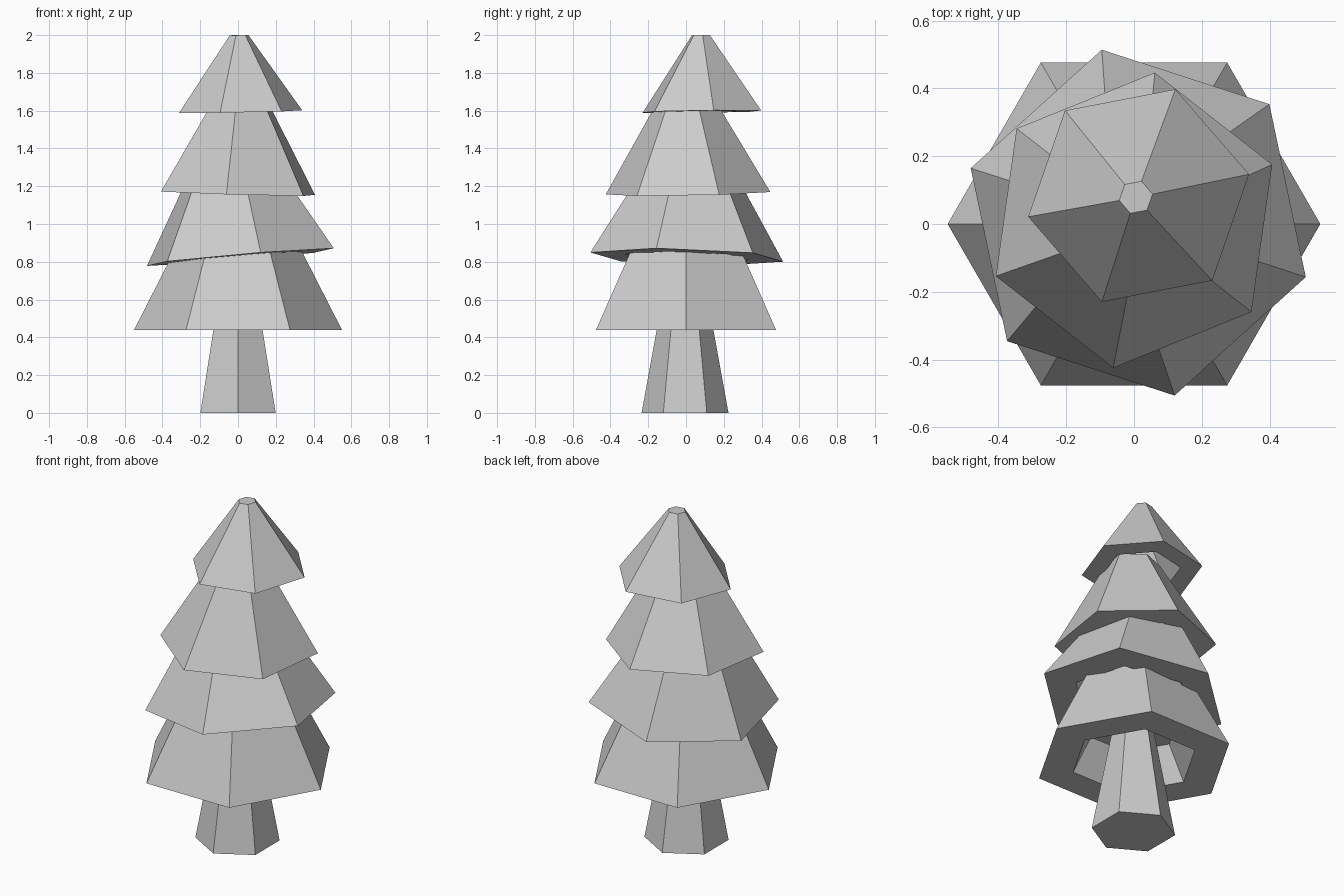
import bpy, bmesh
from math import radians, cos, sin
from mathutils import Vector

if "Cube" in bpy.data.objects:
    bpy.data.objects.remove(bpy.data.objects["Cube"])


def hex_shell(name, rings, center, angle=0.0, tilt=(0.0, 0.0)):
    """Closed six-sided body skinned through (radius, height) rings, then leaned.
    tilt is the rise of the base plane along x and y."""
    bm = bmesh.new()
    loops = []
    for r, z in rings:
        loops.append([bm.verts.new((r * cos(radians(angle + 60 * i)),
                                    r * sin(radians(angle + 60 * i)), z))
                      for i in range(6)])
    for a, b in zip(loops, loops[1:]):
        for i in range(6):
            j = (i + 1) % 6
            bm.faces.new((a[i], a[j], b[j], b[i]))
    bm.faces.new(loops[0])
    bm.faces.new(loops[-1])
    bmesh.ops.recalc_face_normals(bm, faces=bm.faces)
    mesh = bpy.data.meshes.new(name)
    bm.to_mesh(mesh)
    bm.free()
    ob = bpy.data.objects.new(name, mesh)
    ob.location = center
    up = Vector((-tilt[0], -tilt[1], 1)).normalized()
    ob.rotation_euler = Vector((0, 0, 1)).rotation_difference(up).to_euler()
    bpy.context.collection.objects.link(ob)
    return ob


def branch_tier(name, radius, height, slope, center, angle, tilt, cavity=0.2):
    """Tapered skirt with a flat rim underneath and a recessed hollow."""
    rim = radius * 0.64
    rings = [(rim - cavity * slope, cavity), (rim, 0), (radius, 0),
             (radius - height * slope, height)]
    return hex_shell(name, rings, center, angle, tilt)


# Trunk
hex_shell("trunk", [(0.23, 0), (0.15, 0.44), (0.11, 0.66)], (0, -0.005, 0), 30)

# Branch tiers, bottom to top, each turned and slightly leaning
branch_tier("bottom_tier", 0.55, 0.50, 0.51, (0, 0, 0.44), 0, (0, 0))
branch_tier("lower_middle_tier", 0.522, 0.48, 0.60, (0.0125, 0.004, 0.825), -18, (0.085, -0.03))
branch_tier("upper_middle_tier", 0.44, 0.50, 0.585, (0, 0.011, 1.163), 22, (-0.028, 0.018))
branch_tier("top_tier", 0.332, 0.405, 0.696, (0.0137, 0.084, 1.595), 10.9, (0.02, 0.013), 0.18)
